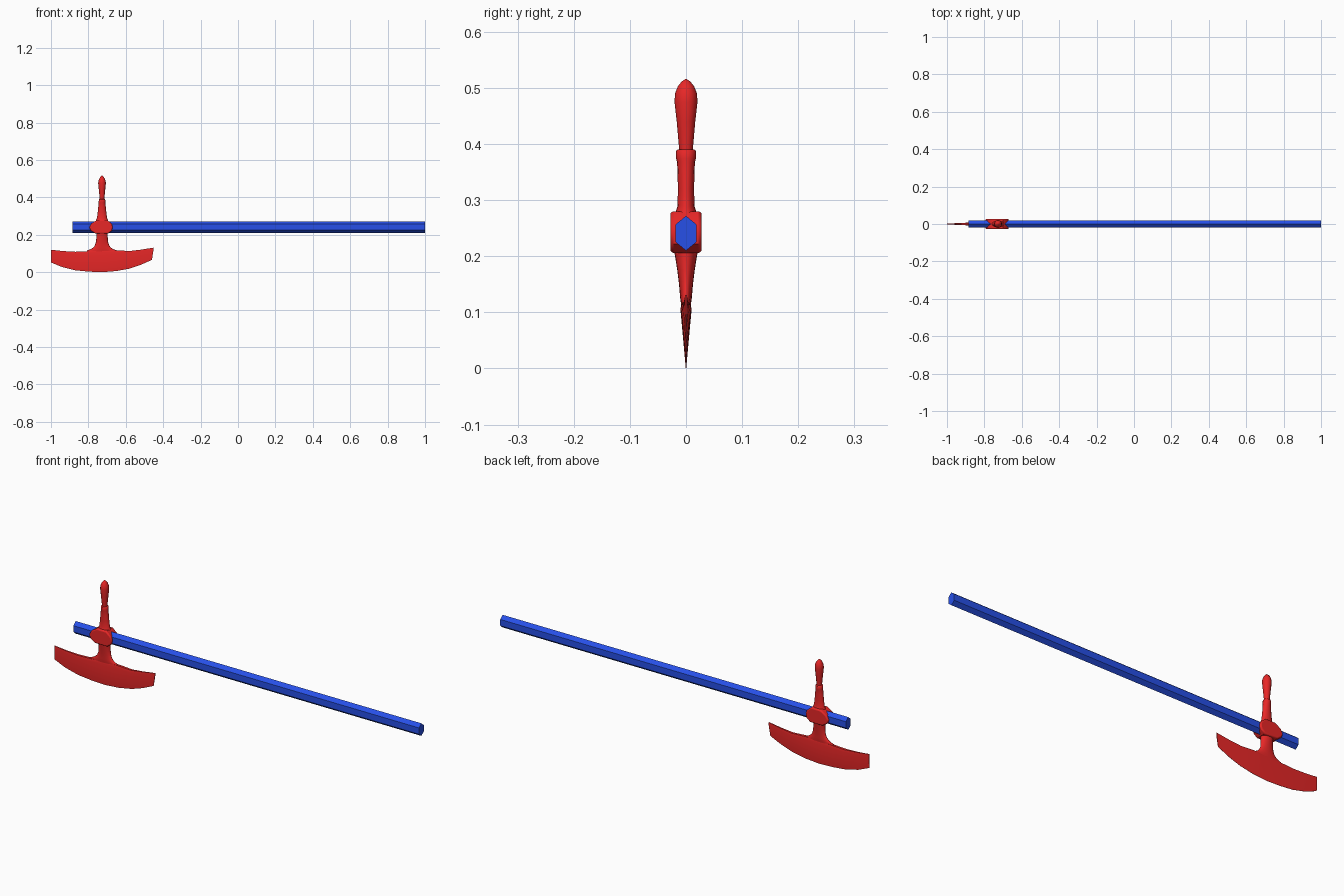
import bpy, bmesh
from math import sin, cos, pi, radians

CX = -0.727  # centre line of the axe head


def material(name, rgb):
    m = bpy.data.materials.new(name)
    m.diffuse_color = (*rgb, 1)
    return m


RED = material("red_metal", (0.80, 0.02, 0.02))
BLUE = material("blue_shaft", (0.02, 0.08, 0.80))


def loft(name, rings, mat, smooth=None, bevel=0):
    """Skin a row of equal-sized closed rings and cap both ends."""
    bm = bmesh.new()
    rows = [[bm.verts.new(p) for p in r] for r in rings]
    n = len(rows[0])
    for a, b in zip(rows, rows[1:]):
        for i in range(n):
            bm.faces.new((a[i], a[(i + 1) % n], b[(i + 1) % n], b[i]))
    bm.faces.new(rows[0])
    bm.faces.new(rows[-1])
    bmesh.ops.recalc_face_normals(bm, faces=bm.faces)
    me = bpy.data.meshes.new(name)
    bm.to_mesh(me)
    bm.free()
    ob = bpy.data.objects.new(name, me)
    bpy.context.collection.objects.link(ob)
    me.materials.append(mat)
    if bevel:
        mod = ob.modifiers.new("bevel", 'BEVEL')
        mod.width, mod.segments = bevel, 3
        mod.limit_method, mod.angle_limit = 'ANGLE', radians(50)
    if smooth:
        bpy.ops.object.select_all(action='DESELECT')
        bpy.context.view_layer.objects.active = ob
        ob.select_set(True)
        bpy.ops.object.shade_smooth_by_angle(angle=radians(smooth))
    return ob


def oval(z, hx, hy, n=16, dx=0):
    return [(CX + dx + hx * cos(2 * pi * i / n), hy * sin(2 * pi * i / n), z)
            for i in range(n)]


# Six-sided shaft, corner up
hexagon = [(0.0242 * sin(k * pi / 3) * 0.9, 0.241 + 0.031 * cos(k * pi / 3)) for k in range(6)]
loft("shaft", [[(x, y, z) for y, z in hexagon] for x in (-0.885, 1.0)], BLUE)

# Socket collar around the shaft
outline = [(-0.795, 0.240), (-0.787, 0.222), (-0.762, 0.206), (-0.695, 0.206),
           (-0.674, 0.222), (-0.670, 0.242), (-0.675, 0.258), (-0.700, 0.280),
           (-0.752, 0.280), (-0.782, 0.262)]
loft("socket", [[(x, y, z) for x, z in outline] for y in (-0.028, 0.028)],
     RED, 35, 0.006)

# Upper neck with a lip, then the club-shaped spike
neck = [(0.265, 0.036, 0.024), (0.280, 0.031, 0.018), (0.290, 0.027, 0.015),
        (0.320, 0.023, 0.0145), (0.350, 0.020, 0.015), (0.368, 0.018, 0.016),
        (0.374, 0.018, 0.0175), (0.388, 0.017, 0.0175), (0.390, 0.015, 0.015)]
loft("upper_neck", [oval(*r) for r in neck], RED, 50)
spike = [(0.385, 0.012, 0.0115), (0.400, 0.013, 0.013), (0.440, 0.017, 0.0165),
         (0.475, 0.0205, 0.0205), (0.490, 0.019, 0.0195), (0.503, 0.013, 0.0145),
         (0.511, 0.007, 0.008), (0.516, 0.001, 0.001)]
loft("spike", [oval(*r, n=12) for r in spike], RED, 40)

# Lower neck flaring out into the blade
flare = [(0.215, 0.030, 0.022), (0.200, 0.030, 0.0195), (0.175, 0.031, 0.0155),
         (0.155, 0.034, 0.0130), (0.140, 0.040, 0.0115), (0.130, 0.049, 0.0108),
         (0.122, 0.062, 0.0100), (0.116, 0.080, 0.0090), (0.070, 0.080, 0.0040)]
loft("lower_neck", [oval(*r, n=20) for r in flare], RED, 50)

# Crescent blade: x, back z, edge z, half thickness of the back
columns = [(-1.000, 0.120, 0.052, 0.002), (-0.940, 0.113, 0.027, 0.005),
           (-0.870, 0.109, 0.010, 0.008), (-0.800, 0.112, 0.003, 0.0095),
           (-0.727, 0.118, 0.000, 0.010), (-0.650, 0.117, 0.006, 0.0095),
           (-0.580, 0.113, 0.019, 0.008), (-0.520, 0.120, 0.039, 0.005),
           (-0.460, 0.131, 0.066, 0.002)]
blade = []
for i, (x, top, bot, t) in enumerate(columns):
    lean = 0.008 if i == len(columns) - 1 else 0   # slanted right tip
    blade.append([(x + lean, -t * 0.7, top), (x + lean, t * 0.7, top),
                  (x + lean, t, top - 0.012), (x, 0.0004, bot),
                  (x, -0.0004, bot), (x + lean, -t, top - 0.012)])
loft("blade", blade, RED, 30)
